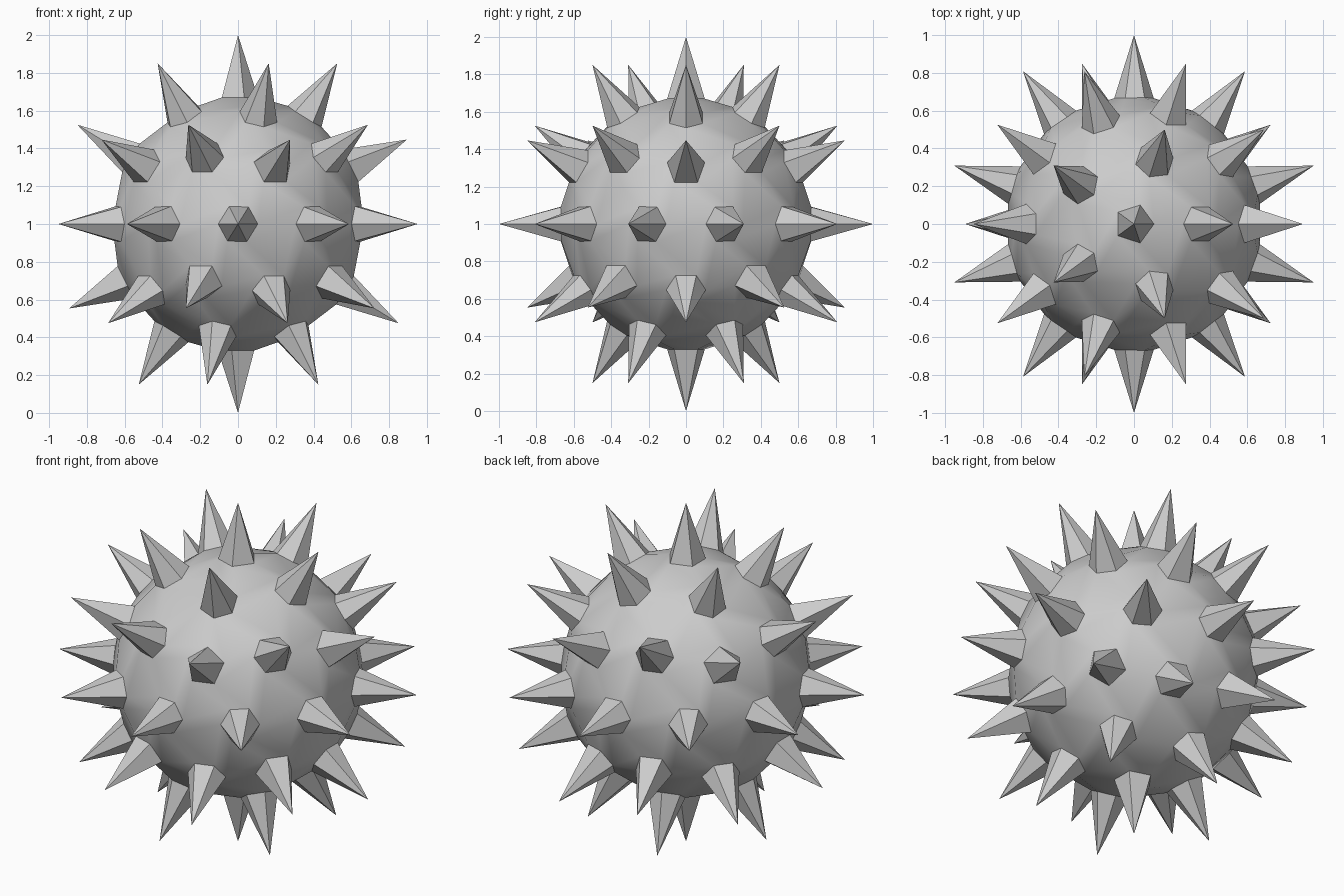
import bpy
import bmesh
from mathutils import Matrix, Vector

CORE_RADIUS = 0.7     # icosphere radius before its corners are cut off
BASE_RADIUS = 0.11    # cut distance along each edge, giving the spike bases
TIP_RADIUS = 1.0
CENTRE = Vector((0, 0, 1))

if "Cube" in bpy.data.objects:
    bpy.data.objects.remove(bpy.data.objects["Cube"], do_unlink=True)

grey = bpy.data.materials.new("plain grey")
grey.use_nodes = True
colour = (0.6, 0.6, 0.6, 1)
grey.diffuse_color = colour
grey.node_tree.nodes["Principled BSDF"].inputs["Base Color"].default_value = colour


def cut_ball():
    """Icosphere with every corner cut off; returns the mesh and the cut faces."""
    bm = bmesh.new()
    bmesh.ops.create_icosphere(bm, subdivisions=2, radius=CORE_RADIUS)
    corners = [v.co.normalized() for v in bm.verts]
    bmesh.ops.bevel(bm, geom=bm.verts[:], offset=BASE_RADIUS, offset_type='OFFSET',
                    segments=1, profile=0.5, affect='VERTICES')
    bm.normal_update()
    cuts = [f for f in bm.faces
            if max(f.calc_center_median().normalized().dot(c) for c in corners) > 0.995]
    return bm, cuts


def finish(bm, name, smooth):
    bmesh.ops.transform(bm, matrix=Matrix.Translation(CENTRE), verts=bm.verts[:])
    mesh = bpy.data.meshes.new(name)
    bm.to_mesh(mesh)
    bm.free()
    mesh.materials.append(grey)
    for poly in mesh.polygons:
        poly.use_smooth = smooth
    obj = bpy.data.objects.new(name, mesh)
    bpy.context.collection.objects.link(obj)
    return obj


# Round body, open beneath each spike
bm, cuts = cut_ball()
bmesh.ops.delete(bm, geom=cuts, context='FACES_ONLY')
finish(bm, "round_body", True)

# Spikes: each cut face is fanned out to a sharp tip
bm, cuts = cut_ball()
keep = set(cuts)
bmesh.ops.delete(bm, geom=[f for f in bm.faces if f not in keep], context='FACES')
tips = bmesh.ops.poke(bm, faces=bm.faces[:])["verts"]
for tip in tips:
    tip.co = tip.co.normalized() * TIP_RADIUS
finish(bm, "spikes", False)
